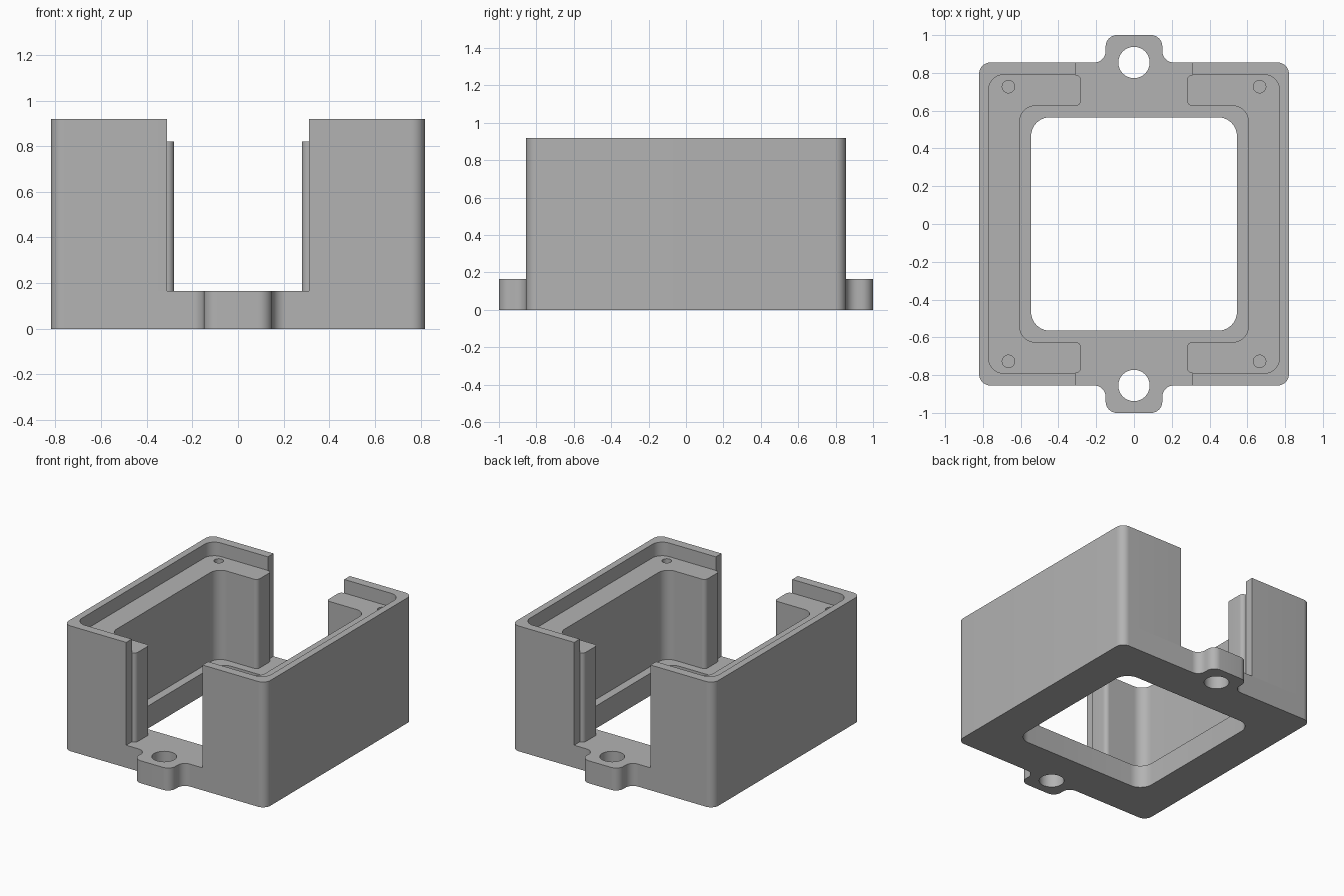
import bpy, bmesh
from math import sin, cos, pi
from mathutils import Vector

default = bpy.data.objects.get("Cube")
if default:
    bpy.data.objects.remove(default, do_unlink=True)

PLATE_TOP, LEDGE_TOP, WALL_TOP = 0.165, 0.82, 0.92
STEPS = 10

GREY = (0.45, 0.45, 0.45, 1)
grey = bpy.data.materials.new("plain grey")
grey.use_nodes = True
grey.diffuse_color = GREY
grey.node_tree.nodes["Principled BSDF"].inputs["Base Color"].default_value = GREY


def mirror_y(points):
    return points + [(x, -y, r) for x, y, r in reversed(points)]


def mirror_x(points):
    return points + [(-x, y, r) for x, y, r in reversed(points)]


def rounded(points):
    """Outline with right-angled corners, each point being x, y, corner radius."""
    outline = []
    for i, (x, y, r) in enumerate(points):
        p = Vector((x, y))
        if r == 0:
            outline.append(p)
            continue
        u = (Vector(points[i - 1][:2]) - p).normalized()
        v = (Vector(points[(i + 1) % len(points)][:2]) - p).normalized()
        centre = p + (u + v) * r
        for k in range(STEPS + 1):
            a = k / STEPS * pi / 2
            outline.append(centre - (v * cos(a) + u * sin(a)) * r)
    return outline


def circle(x, y, r, sides=40):
    return [Vector((x + r * cos(2 * pi * k / sides), y + r * sin(2 * pi * k / sides)))
            for k in range(sides)]


def prism(name, outline, bottom, top):
    bm = bmesh.new()
    low = [bm.verts.new((p.x, p.y, bottom)) for p in outline]
    high = [bm.verts.new((p.x, p.y, top)) for p in outline]
    bm.faces.new(low)
    bm.faces.new(high)
    n = len(outline)
    for i in range(n):
        j = (i + 1) % n
        bm.faces.new((low[i], low[j], high[j], high[i]))
    bmesh.ops.recalc_face_normals(bm, faces=bm.faces)
    mesh = bpy.data.meshes.new(name)
    bm.to_mesh(mesh)
    bm.free()
    mesh.materials.append(grey)
    obj = bpy.data.objects.new(name, mesh)
    bpy.context.collection.objects.link(obj)
    return obj


def cut(obj, cutters):
    """Subtract the cutters for good and remove them."""
    for cutter in cutters:
        cutter.hide_render = True
        mod = obj.modifiers.new("cut", "BOOLEAN")
        mod.operation = "DIFFERENCE"
        mod.solver = "EXACT"
        mod.object = cutter
    evaluated = obj.evaluated_get(bpy.context.evaluated_depsgraph_get())
    mesh = bpy.data.meshes.new_from_object(evaluated)
    obj.modifiers.clear()
    obj.data = mesh
    for cutter in cutters:
        bpy.data.objects.remove(cutter, do_unlink=True)


# Base plate with two bolt tabs and a rounded window
plate_half = mirror_y([(0.15, -1, 0.06), (0.15, -0.855, 0.06), (0.82, -0.855, 0.06)])
plate = prism("base_plate", rounded(mirror_x(plate_half)), 0, PLATE_TOP)
window = rounded(mirror_x(mirror_y([(0.545, -0.565, 0.1)])))
cutters = [prism("window_cutter", window, -0.1, 0.3)]
for side in (-1, 1):
    cutters.append(prism("bolt_cutter", circle(0, side * 0.855, 0.083), -0.1, 0.3))
cut(plate, cutters)
parts = [plate]

# C-shaped outer wall and lower inner ledge on each side
wall = mirror_y([(0.77, -0.79, 0.08), (0.31, -0.79, 0), (0.31, -0.855, 0), (0.82, -0.855, 0.06)])
ledge = mirror_y([(0.605, -0.625, 0.08), (0.28, -0.625, 0.03),
                  (0.28, -0.79, 0.03), (0.77, -0.79, 0.08)])
for label, s in (("left", 1), ("right", -1)):
    def sided(points):
        return rounded([(s * x, y, r) for x, y, r in points])

    parts.append(prism(label + "_wall", sided(wall), PLATE_TOP, WALL_TOP))
    rim = prism(label + "_ledge", sided(ledge), PLATE_TOP, LEDGE_TOP)
    # Blind screw holes in the ledge corners
    cut(rim, [prism("screw_cutter", circle(s * 0.665, y, 0.033, 24), 0.45, 0.9)
              for y in (-0.727, 0.727)])
    parts.append(rim)

# Smooth the rounded corners and keep the edges sharp
bpy.ops.object.select_all(action="DESELECT")
for part in parts:
    part.select_set(True)
bpy.context.view_layer.objects.active = plate
bpy.ops.object.shade_smooth_by_angle(angle=pi / 6)
